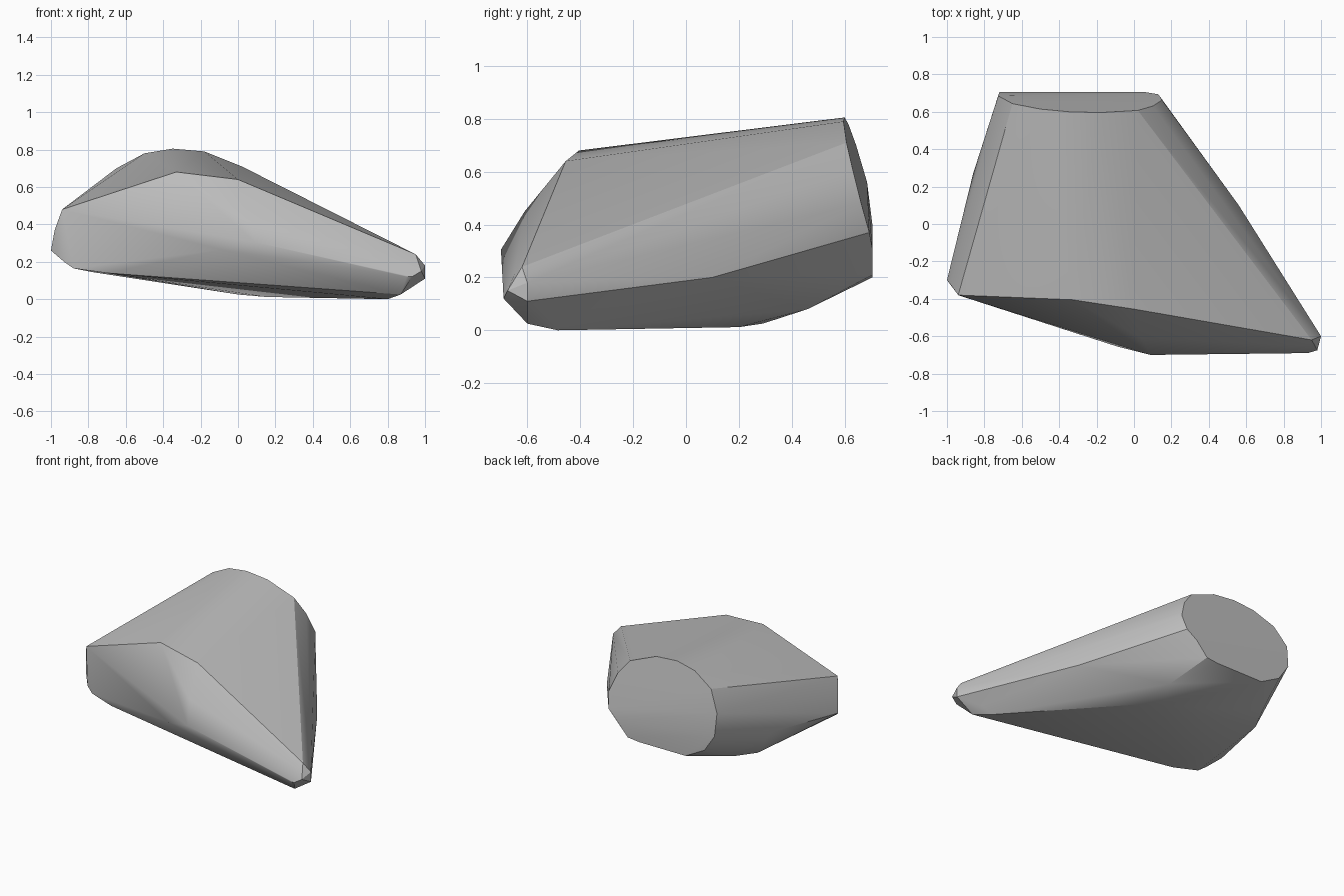
import bpy
import bmesh
import math

default_cube = bpy.data.objects.get("Cube")
if default_cube:
    bpy.data.objects.remove(default_cube, do_unlink=True)


def make_material(name, shade):
    material = bpy.data.materials.new(name)
    colour = (shade, shade, shade, 1.0)
    material.diffuse_color = colour
    material.use_nodes = True
    shader = material.node_tree.nodes["Principled BSDF"]
    shader.inputs["Base Color"].default_value = colour
    shader.inputs["Roughness"].default_value = 0.8
    return material


def rim_point(x, z):
    """Place an outline point on the leaning, slightly bent back face."""
    leaning = 0.80 - 0.05 * x - 0.27 * z
    return (x, min(0.705, leaning), z)


def build_hull(name, outlines, material):
    """Wrap the outlines in one convex skin with soft sides and crisp creases."""
    mesh = bpy.data.meshes.new(name)
    stone = bpy.data.objects.new(name, mesh)
    bpy.context.collection.objects.link(stone)
    bm = bmesh.new()
    for outline in outlines:
        for point in outline:
            bm.verts.new(point)
    hull = bmesh.ops.convex_hull(bm, input=bm.verts[:])
    unused = [item for item in hull["geom_interior"] + hull["geom_unused"]
              if isinstance(item, bmesh.types.BMVert)]
    bmesh.ops.delete(bm, geom=list(set(unused)), context="VERTS")
    bmesh.ops.dissolve_limit(bm, angle_limit=math.radians(1),
                             verts=bm.verts[:], edges=bm.edges[:])
    bmesh.ops.recalc_face_normals(bm, faces=bm.faces[:])
    bm.to_mesh(mesh)
    bm.free()
    mesh.materials.append(material)

    bpy.ops.object.select_all(action="DESELECT")
    stone.select_set(True)
    bpy.context.view_layer.objects.active = stone
    bpy.ops.object.shade_smooth_by_angle(angle=math.radians(30))
    return stone


# Rounded back face, as an x-z outline
back_rim = [rim_point(x, z) for x, z in (
    (-.18, .79), (-.35, .805), (-.5, .78), (-.65, .7), (-.726, .56),
    (-.72, .4), (-.64, .28), (-.49, .2), (-.12, .2), (-.03, .21),
    (.06, .31), (.13, .37), (.15, .48), (.1, .61), (.02, .71))]

# Ridge across the top and brow of the front slope
top_ridge = [(-.94, -.38, .48), (-.33, -.405, .68), (0, -.455, .64),
             (.04, -.61, .45)]

# Crease between the front slope and the underside
front_crease = [(-.93, -.38, .2), (-.09, -.655, .265), (.09, -.7, .305)]

# Blunt left end and the bulging flanks
flanks = [(-.98, -.325, .37), (-1, -.3, .26), (-.86, .27, .3),
          (.56, .1, .2)]

# Gently rounded underside
underside = [(-.88, -.4, .165), (-.7, -.44, .14), (-.7, .46, .16),
             (-.78, .3, .145), (0, .29, .025), (.15, .2, .012),
             (.08, .46, .08), (.8, -.485, 0)]

# Small faceted tip
tip = [(.95, -.62, .24), (.93, -.65, .21), (1, -.6, .18), (1, -.6, .11),
       (.98, -.675, .15), (.93, -.69, .12), (.9, -.69, .12),
       (.87, -.6, .025), (.87, -.5, .045)]

grey = make_material("stone grey", 0.5)
build_hull("wedge_stone",
           [back_rim, top_ridge, front_crease, flanks, underside, tip], grey)
